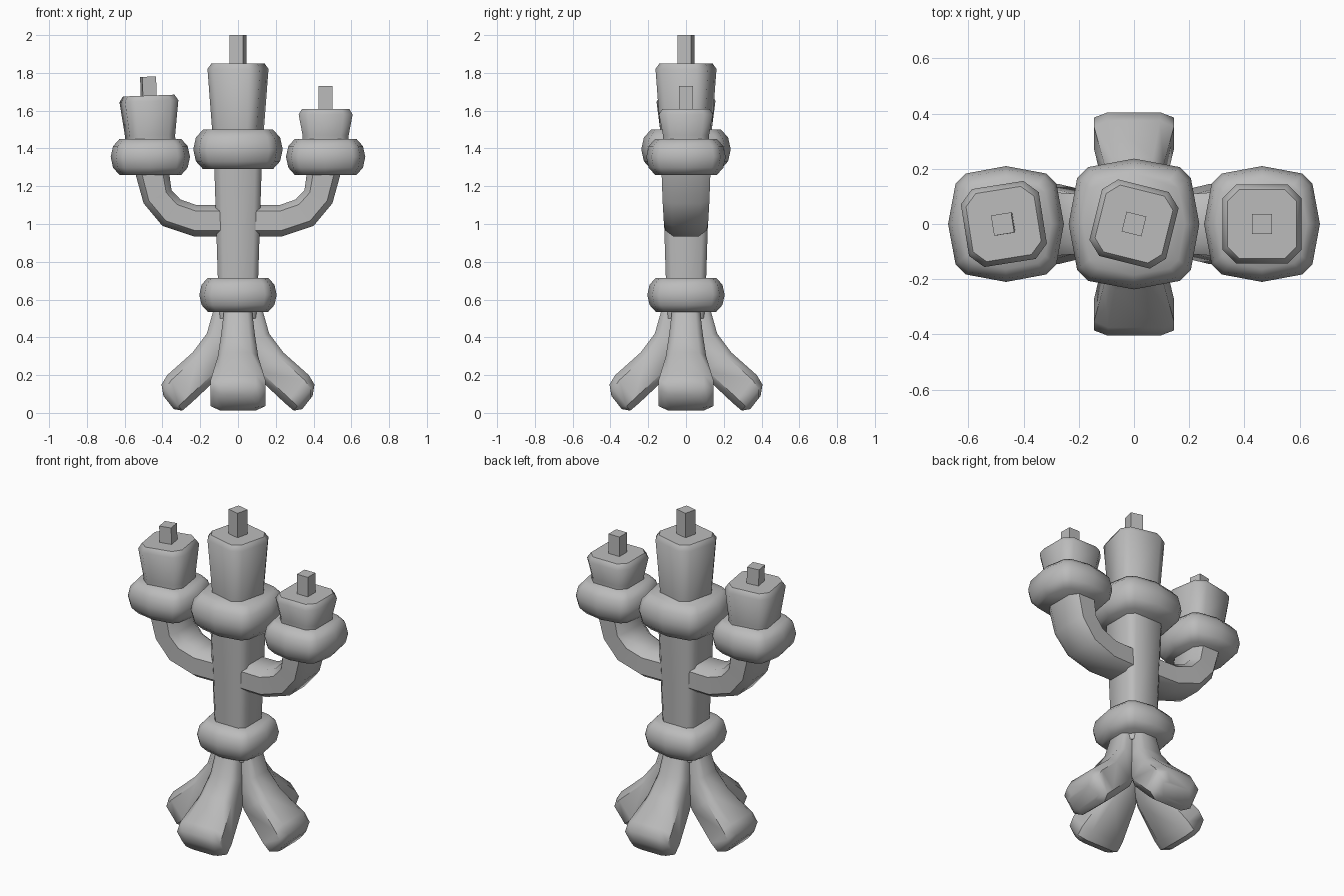
import bpy, bmesh
from math import radians
from mathutils import Vector, Matrix

cube = bpy.data.objects.get("Cube")
if cube:
    bpy.data.objects.remove(cube)

grey = bpy.data.materials.new("plain_grey")
grey.use_nodes = True
colour = (0.5, 0.5, 0.5, 1)
grey.diffuse_color = colour
grey.node_tree.nodes["Principled BSDF"].inputs["Base Color"].default_value = colour


def rounded(c):
    """Square outline with its corners cut."""
    return [(1, -c), (1, c), (c, 1), (-c, 1), (-1, c), (-1, -c), (-c, -1), (c, -1)]


SQUARE = [(1, 1), (-1, 1), (-1, -1), (1, -1)]
BULGED = []
for q in range(4):
    for x, y in ((1, 0), (0.87, 0.7), (0.7, 0.87)):
        for _ in range(q):
            x, y = -y, x
        BULGED.append((x, y))


def loft(name, sections, shape, matrix=Matrix(), smooth=50):
    """Skin sections given as (centre, half axis, half axis)."""
    bm = bmesh.new()
    rings = []
    for centre, u, v in sections:
        rings.append([bm.verts.new(matrix @ (Vector(centre) + Vector(u) * a + Vector(v) * b))
                      for a, b in shape])
    n = len(shape)
    for low, high in zip(rings, rings[1:]):
        for i in range(n):
            j = (i + 1) % n
            bm.faces.new((low[i], low[j], high[j], high[i]))
    bm.faces.new(rings[0][::-1])
    bm.faces.new(rings[-1])
    bmesh.ops.recalc_face_normals(bm, faces=bm.faces)
    mesh = bpy.data.meshes.new(name)
    bm.to_mesh(mesh)
    bm.free()
    mesh.materials.append(grey)
    obj = bpy.data.objects.new(name, mesh)
    bpy.context.collection.objects.link(obj)
    if smooth:
        bpy.ops.object.select_all(action='DESELECT')
        obj.select_set(True)
        bpy.context.view_layer.objects.active = obj
        bpy.ops.object.shade_smooth_by_angle(angle=radians(smooth))
    return obj


def stack(name, levels, shape, matrix=Matrix(), smooth=50):
    """Upright part from (height, half width) pairs."""
    loft(name, [((0, 0, z), (r, 0, 0), (0, r, 0)) for z, r in levels], shape, matrix, smooth)


def collar(name, x, low, high, r):
    h = high - low
    stack(name, [(low, r * .78), (low + h * .2, r * .94), (low + h * .5, r),
                 (low + h * .8, r * .94), (high, r * .78)],
          BULGED, Matrix.Translation((x, 0, 0)))


def candle(name, x, low, height, wick, turn, tilt):
    place = (Matrix.Translation((x, 0, low)) @ Matrix.Rotation(radians(tilt), 4, 'Y')
             @ Matrix.Rotation(radians(turn), 4, 'Z'))
    stack(name + "_candle", [(-.05, .12), (.04, .122), (height - .03, .143), (height, .125)],
          rounded(.66), place)
    stack(name + "_wick", [(height - .02, .037), (height + wick, .037)], SQUARE, place, 0)


# Column and collars
stack("column", [(.5, .1), (.72, .107), (1.32, .126)], rounded(.72))
collar("base_collar", 0, .535, .715, .205)
collar("centre_collar", 0, 1.29, 1.5, .237)

# Four splayed legs: outer point, inner point, half width
leg = [((.12, .58), (0, .56), .07), ((.165, .42), (.01, .36), .09),
       ((.24, .32), (.09, .2), .107), ((.375, .2), (.25, .05), .145),
       ((.405, .15), (.295, .012), .145), ((.395, .09), (.34, .02), .11)]
for i, side in enumerate(("left", "back", "right", "front")):
    sections = []
    for outer, inner, w in leg:
        a, b = Vector((outer[0], 0, outer[1])), Vector((inner[0], 0, inner[1]))
        sections.append(((a + b) / 2, (a - b) / 2, (0, w, 0)))
    loft(side + "_leg", sections, rounded(.65), Matrix.Rotation(radians(90 * i), 4, 'Z'))

# Curved arms: upper point, lower point, half depth
arm = [((.06, 1.1), (.06, .935), .105), ((.22, 1.1), (.235, .935), .11),
       ((.305, 1.13), (.4, .99), .118), ((.352, 1.18), (.5, 1.11), .124),
       ((.367, 1.29), (.55, 1.29), .13)]
for side, s in (("left", 1), ("right", -1)):
    sections = []
    for upper, lower, w in arm:
        a, b = Vector((s * upper[0], 0, upper[1])), Vector((s * lower[0], 0, lower[1]))
        sections.append(((a + b) / 2, (a - b) / 2, (0, w, 0)))
    loft(side + "_arm", sections, rounded(.62))
    collar(side + "_collar", s * .464, 1.26, 1.45, .21)

# Candles and wicks
candle("centre", 0, 1.47, .38, .15, -14, 0)
candle("left", .464, 1.43, .18, .12, 0, 0)
candle("right", -.464, 1.43, .25, .1, 9, -2)
